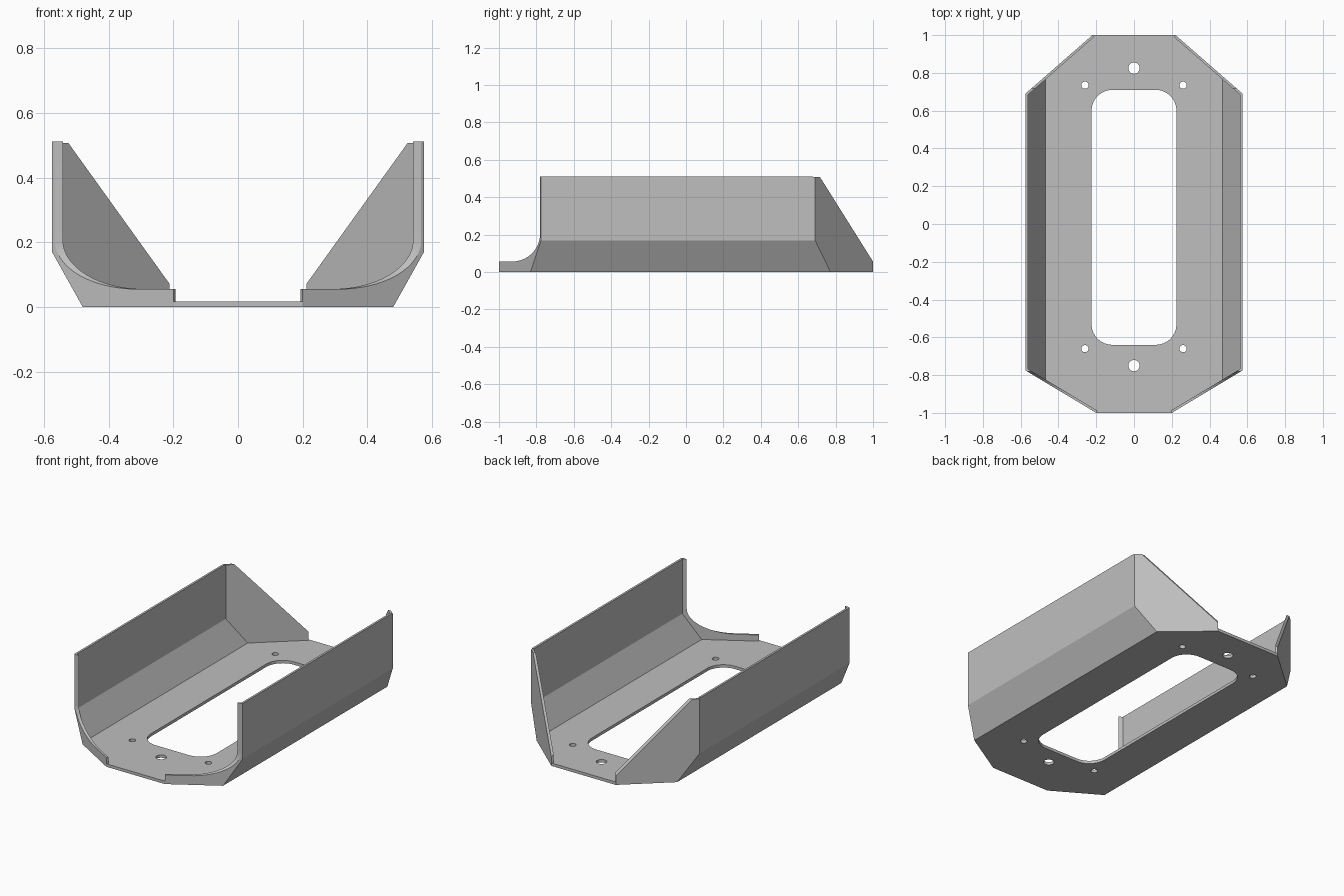
import bpy, bmesh
from math import sin, cos, pi, hypot

cube = bpy.data.objects.get("Cube")
if cube:
    bpy.data.objects.remove(cube, do_unlink=True)

TOP, FLOOR, WALL = 0.512, 0.018, 0.013   # rim height, floor and wall thickness
SIDE = 0.575                             # half width
LIP = 0.056                              # height of the low end walls

grey = bpy.data.materials.new("light_grey")
grey.use_nodes = True
grey.diffuse_color = (0.52, 0.52, 0.52, 1)
grey.node_tree.nodes["Principled BSDF"].inputs["Base Color"].default_value = (0.52, 0.52, 0.52, 1)


def prism(name, outline, axis, low, high):
    """Extrude a flat outline along an axis; outline holds the other two coordinates."""
    place = {"x": lambda a, b, h: (h, a, b),
             "y": lambda a, b, h: (a, h, b),
             "z": lambda a, b, h: (a, b, h)}[axis]
    bm = bmesh.new()
    face = bm.faces.new([bm.verts.new(place(a, b, low)) for a, b in outline])
    grown = bmesh.ops.extrude_face_region(bm, geom=[face])["geom"]
    step = place(0, 0, high - low)
    bmesh.ops.translate(bm, vec=step, verts=[v for v in grown if isinstance(v, bmesh.types.BMVert)])
    bmesh.ops.recalc_face_normals(bm, faces=bm.faces)
    mesh = bpy.data.meshes.new(name)
    bm.to_mesh(mesh)
    bm.free()
    mesh.materials.append(grey)
    obj = bpy.data.objects.new(name, mesh)
    bpy.context.collection.objects.link(obj)
    return obj


def combine(target, tool, operation):
    """Apply a boolean and discard the tool."""
    mod = target.modifiers.new(operation, "BOOLEAN")
    mod.operation, mod.object, mod.solver = operation, tool, "EXACT"
    bpy.context.view_layer.objects.active = target
    bpy.ops.object.modifier_apply(modifier=mod.name)
    bpy.data.objects.remove(tool, do_unlink=True)


def mirrored(half):
    return half + [(-a, b) for a, b in reversed(half)]


def arc(cx, cy, r, start, end, n):
    return [(cx + r * cos(start + (end - start) * i / n),
             cy + r * sin(start + (end - start) * i / n)) for i in range(n + 1)]


def inset_wall(start, end):
    """Inner start of a slanted end wall, and where it meets the inner side wall."""
    dx, dy = end[0] - start[0], end[1] - start[1]
    length = hypot(dx, dy)
    side = 1 if start[1] < 0 else -1
    inner = (start[0] - side * dy / length * WALL, start[1] + side * dx / length * WALL)
    x = SIDE - WALL
    return inner, (x, inner[1] + (x - inner[0]) * dy / dx)


# Outer body: chamfered cross-section trimmed to an eight-sided plan
front, front_corner = (0.2, -1), (SIDE, -0.775)
rear, rear_corner = (0.22, 1), (SIDE, 0.69)
tray = prism("bracket_tray", mirrored([(0.48, 0), (SIDE, 0.17), (SIDE, TOP)]), "y", -1.2, 1.2)
plan = mirrored([front, front_corner, rear_corner, rear])
combine(tray, prism("plan", plan, "z", -0.1, 0.8), "INTERSECT")

# Hollow interior, open at both ends and the top
x = SIDE - WALL
cavity = prism("cavity", mirrored([(0.469, FLOOR), (x, 0.174), (x, 0.8)]), "y", -1.3, 1.3)
front_in, front_meet = inset_wall(front, front_corner)
rear_in, rear_meet = inset_wall(rear, rear_corner)
inner = mirrored([(front[0], -1.1), front, front_in, front_meet,
                  rear_meet, rear_in, rear, (rear[0], 1.1)])
combine(cavity, prism("inner_plan", inner, "z", -0.1, 0.9), "INTERSECT")
combine(tray, cavity, "DIFFERENCE")

# Curved cut over the front walls and sloped cut over the rear walls
curve = arc(-0.93, LIP + 0.15, 0.15, 0, -pi / 2, 16)
combine(tray, prism("front_cut", [(-1.2, 0.7), (-0.78, 0.7)] + curve + [(-1.2, LIP)],
                    "x", -0.7, 0.7), "DIFFERENCE")
slope = [(0.68, 0.7), (0.68, TOP - 0.005), (0.717, TOP - 0.005), (1, LIP), (1.2, LIP), (1.2, 0.7)]
combine(tray, prism("rear_cut", slope, "x", -0.7, 0.7), "DIFFERENCE")

# Rounded floor opening
r, w, low, high = 0.11, 0.225, -0.64, 0.71
slot = []
for i, (cx, cy) in enumerate([(w - r, high - r), (r - w, high - r), (r - w, low + r), (w - r, low + r)]):
    slot += arc(cx, cy, r, i * pi / 2, (i + 1) * pi / 2, 8)
combine(tray, prism("slot", slot, "z", -0.1, 0.1), "DIFFERENCE")

# Screw holes
for hx, hy, hr in [(0, 0.825, 0.03), (0, -0.75, 0.03)] + [
        (s * 0.26, y, 0.019) for s in (-1, 1) for y in (0.735, -0.66)]:
    ring = arc(hx, hy, hr, 0, 2 * pi, 24)[:-1]
    combine(tray, prism("hole", ring, "z", -0.1, 0.1), "DIFFERENCE")

# Smooth the curved cuts, keep the folds crisp
bpy.ops.object.select_all(action="DESELECT")
tray.select_set(True)
bpy.context.view_layer.objects.active = tray
bpy.ops.object.shade_smooth_by_angle(angle=pi / 9)
